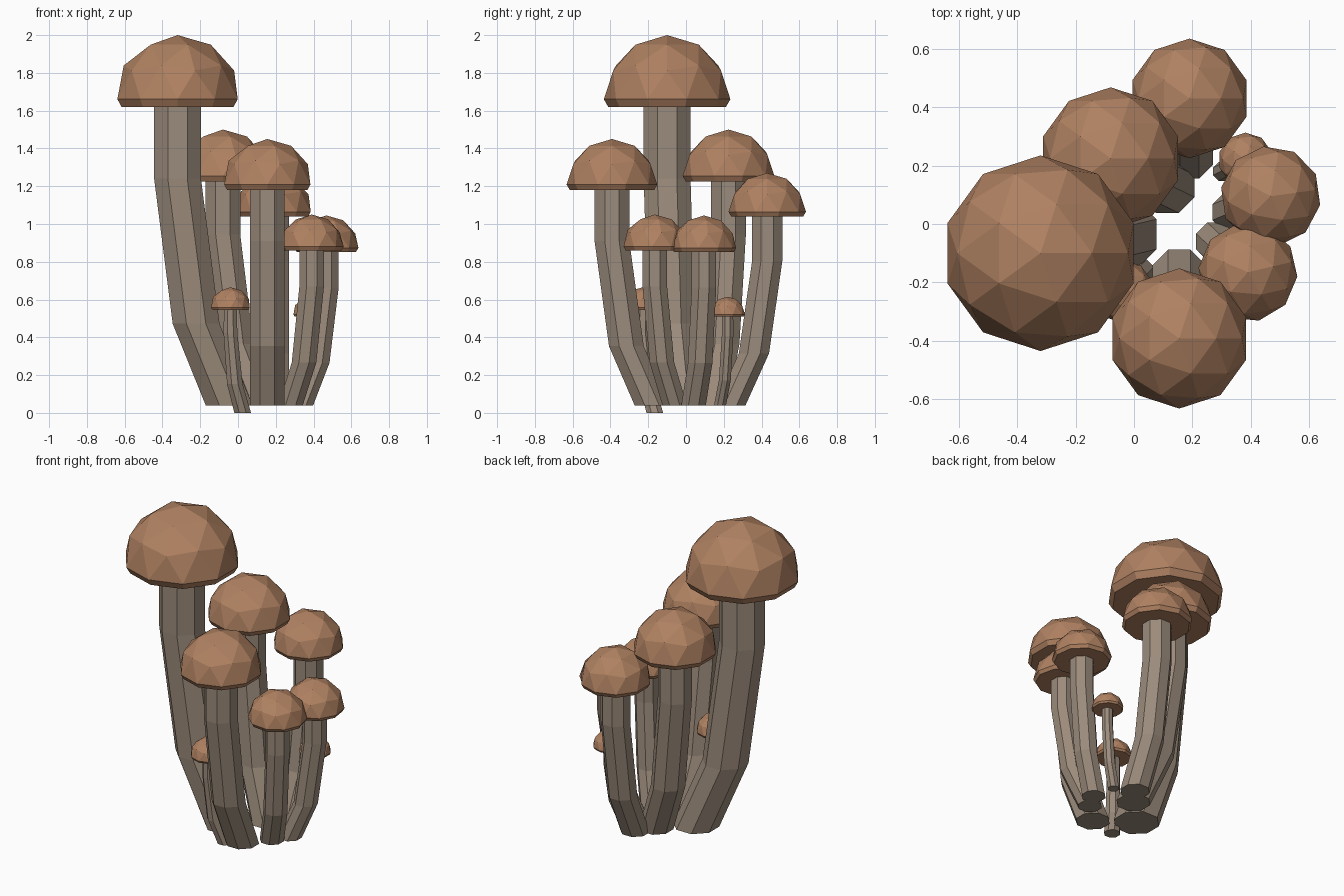
import bpy, bmesh
from math import cos, sin, pi, radians

if "Cube" in bpy.data.objects:
    bpy.data.objects.remove(bpy.data.objects["Cube"])


def material(name, rgb):
    m = bpy.data.materials.new(name)
    m.diffuse_color = (*rgb, 1)
    m.use_nodes = True
    m.node_tree.nodes["Principled BSDF"].inputs["Base Color"].default_value = m.diffuse_color
    return m


CAP = material("cap_brown", (0.43, 0.22, 0.12))
STEM = material("stem_grey_brown", (0.33, 0.26, 0.20))


def finish(bm, name, mat):
    bmesh.ops.recalc_face_normals(bm, faces=bm.faces)
    mesh = bpy.data.meshes.new(name)
    bm.to_mesh(mesh)
    bm.free()
    mesh.materials.append(mat)
    bpy.context.collection.objects.link(bpy.data.objects.new(name, mesh))


# Stem: octagonal level rings, leaning out from the base and then rising straight
def stem(name, base, top, z0, z1, r0, r1):
    bm = bmesh.new()
    rings = []
    for h, lean in ((0, 0), (0.27, 0.64), (0.75, 1), (1, 1)):
        cx, cy = (a + (b - a) * lean for a, b in zip(base, top))
        r = (r0 + (r1 - r0) * h) / cos(pi / 8)
        rings.append([bm.verts.new((cx + r * cos((i + 0.5) * pi / 4),
                                    cy + r * sin((i + 0.5) * pi / 4),
                                    z0 + (z1 - z0) * h)) for i in range(8)])
    for a, b in zip(rings, rings[1:]):
        for i in range(8):
            j = (i + 1) % 8
            bm.faces.new((a[i], a[j], b[j], b[i]))
    bm.faces.new(rings[0])
    bm.faces.new(rings[-1])
    finish(bm, name, STEM)


# Cap: faceted half sphere with a short rim turned in below it
def cap(name, centre, r, z_top, z_low, turn):
    bm = bmesh.new()
    bmesh.ops.create_icosphere(bm, subdivisions=2, radius=1)
    low = [v for v in bm.verts if v.co.z < -0.01]
    bmesh.ops.delete(bm, geom=low, context='VERTS')
    edge = [e for e in bm.edges if e.is_boundary]
    new = bmesh.ops.extrude_edge_only(bm, edges=edge)["geom"]
    for v in new:
        if isinstance(v, bmesh.types.BMVert):
            v.co = (v.co.x * 0.93, v.co.y * 0.93, -0.12)
    bmesh.ops.holes_fill(bm, edges=[e for e in bm.edges if e.is_boundary], sides=0)
    a, k = radians(turn), (z_top - z_low) / 1.12
    for v in bm.verts:
        x, y, z = v.co
        v.co = (centre[0] + r * (x * cos(a) - y * sin(a)),
                centre[1] + r * (x * sin(a) + y * cos(a)),
                z_top + k * (z - 1))
    finish(bm, name, CAP)


# name, cap centre, cap radius, top, underside, stem base, base z, stem radii, turn
MUSHROOMS = [
    ("tall", (-0.32, -0.10), 0.335, 2.00, 1.62, (-0.047, -0.035), 0.04, 0.124, 0.124, 0),
    ("back_left", (-0.08, 0.225), 0.243, 1.50, 1.225, (0.115, 0.13), 0.04, 0.092, 0.092, 0),
    ("back", (0.19, 0.43), 0.205, 1.27, 1.04, (0.19, 0.235), 0.04, 0.08, 0.08, 0),
    ("front", (0.155, -0.392), 0.24, 1.45, 1.18, (0.155, -0.18), 0.04, 0.092, 0.092, 0),
    ("right", (0.468, 0.095), 0.172, 1.045, 0.853, (0.333, 0.04), 0.04, 0.065, 0.065, 8),
    ("front_right", (0.39, -0.165), 0.17, 1.05, 0.86, (0.278, -0.06), 0.04, 0.065, 0.065, 13),
    ("small_front", (-0.04, -0.23), 0.108, 0.665, 0.545, (0.025, -0.165), 0.0, 0.044, 0.034, 0),
    ("small_back", (0.382, 0.22), 0.093, 0.615, 0.51, (0.303, 0.18), 0.04, 0.032, 0.03, 0),
]
for name, c, r, top, low, base, z0, r0, r1, turn in MUSHROOMS:
    stem(name + "_stem", base, c, z0, low + 0.02, r0, r1)
    cap(name + "_cap", c, r, top, low, turn)
